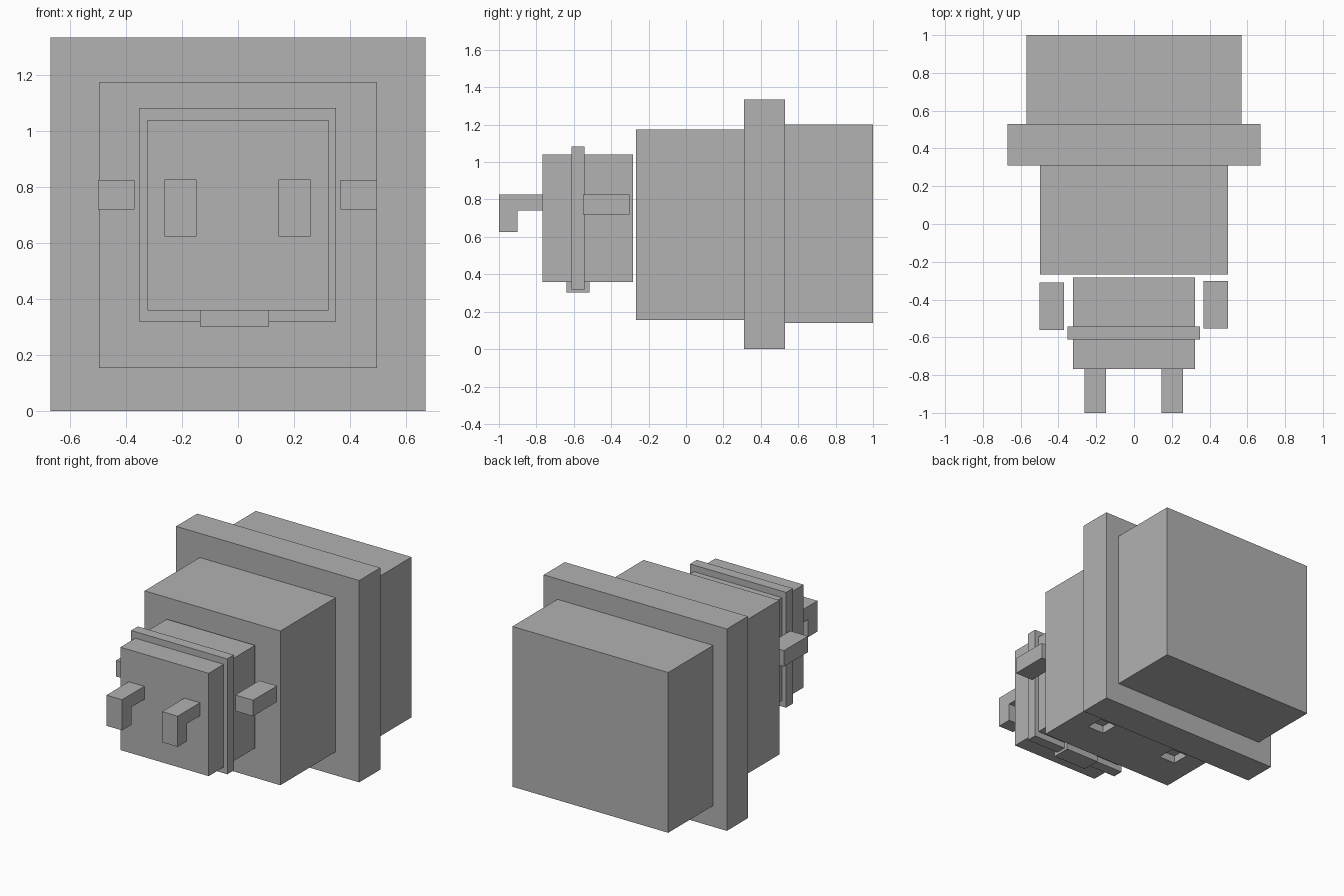
import bpy
import bmesh

if "Cube" in bpy.data.objects:
    bpy.data.objects.remove(bpy.data.objects["Cube"])

grey = bpy.data.materials.new("mid grey")
grey.diffuse_color = (0.445, 0.445, 0.445, 1)
grey.use_nodes = True
grey.node_tree.nodes["Principled BSDF"].inputs["Base Color"].default_value = grey.diffuse_color


def finish(name, bm):
    bmesh.ops.recalc_face_normals(bm, faces=bm.faces[:])
    mesh = bpy.data.meshes.new(name)
    bm.to_mesh(mesh)
    bm.free()
    mesh.materials.append(grey)
    ob = bpy.data.objects.new(name, mesh)
    bpy.context.collection.objects.link(ob)
    return ob


def box(name, x, y, z):
    """Box from (min, max) pairs on each axis."""
    bm = bmesh.new()
    bmesh.ops.create_cube(bm, size=1)
    for v in bm.verts:
        v.co = [r[0] if c < 0 else r[1] for c, r in zip(v.co, (x, y, z))]
    return finish(name, bm)


def extrude_x(name, profile, x0, x1):
    """Side profile of (y, z) points swept along x."""
    bm = bmesh.new()
    face = bm.faces.new([bm.verts.new((x0, y, z)) for y, z in profile])
    new = bmesh.ops.extrude_face_region(bm, geom=[face])["geom"]
    moved = [g for g in new if isinstance(g, bmesh.types.BMVert)]
    bmesh.ops.translate(bm, verts=moved, vec=(x1 - x0, 0, 0))
    return finish(name, bm)


# Large stepped body
box("rear_block", (-0.57, 0.57), (0.53, 1.0), (0.14, 1.2))
box("flange", (-0.67, 0.67), (0.31, 0.53), (0.0, 1.335))
middle = box("middle_block", (-0.497, 0.497), (-0.267, 0.31), (0.155, 1.175))

# Two shallow square recesses under the middle block
for i, x in enumerate((-0.29, 0.29)):
    cutter = box(f"recess_cutter_{i}", (x - 0.06, x + 0.06), (-0.025, 0.095), (0.1, 0.205))
    cutter.hide_render = True
    cutter.hide_viewport = True
    mod = middle.modifiers.new("recess", 'BOOLEAN')
    mod.operation = 'DIFFERENCE'
    mod.solver = 'EXACT'
    mod.object = cutter

# Front block with its collar and bottom tab
box("front_block", (-0.323, 0.323), (-0.768, -0.283), (0.36, 1.04))
box("collar", (-0.353, 0.35), (-0.612, -0.542), (0.32, 1.083))
box("bottom_tab", (-0.135, 0.11), (-0.638, -0.517), (0.303, 0.37))

# Side lugs and hooked front prongs
hook = [(-0.765, 0.828), (-1.0, 0.828), (-1.0, 0.625),
        (-0.902, 0.625), (-0.902, 0.742), (-0.765, 0.742)]
box("side_lug_left", (-0.5, -0.37), (-0.56, -0.31), (0.72, 0.826))
box("side_lug_right", (0.367, 0.497), (-0.552, -0.302), (0.72, 0.826))
extrude_x("front_prong_left", hook, -0.262, -0.148)
extrude_x("front_prong_right", hook, 0.145, 0.259)
